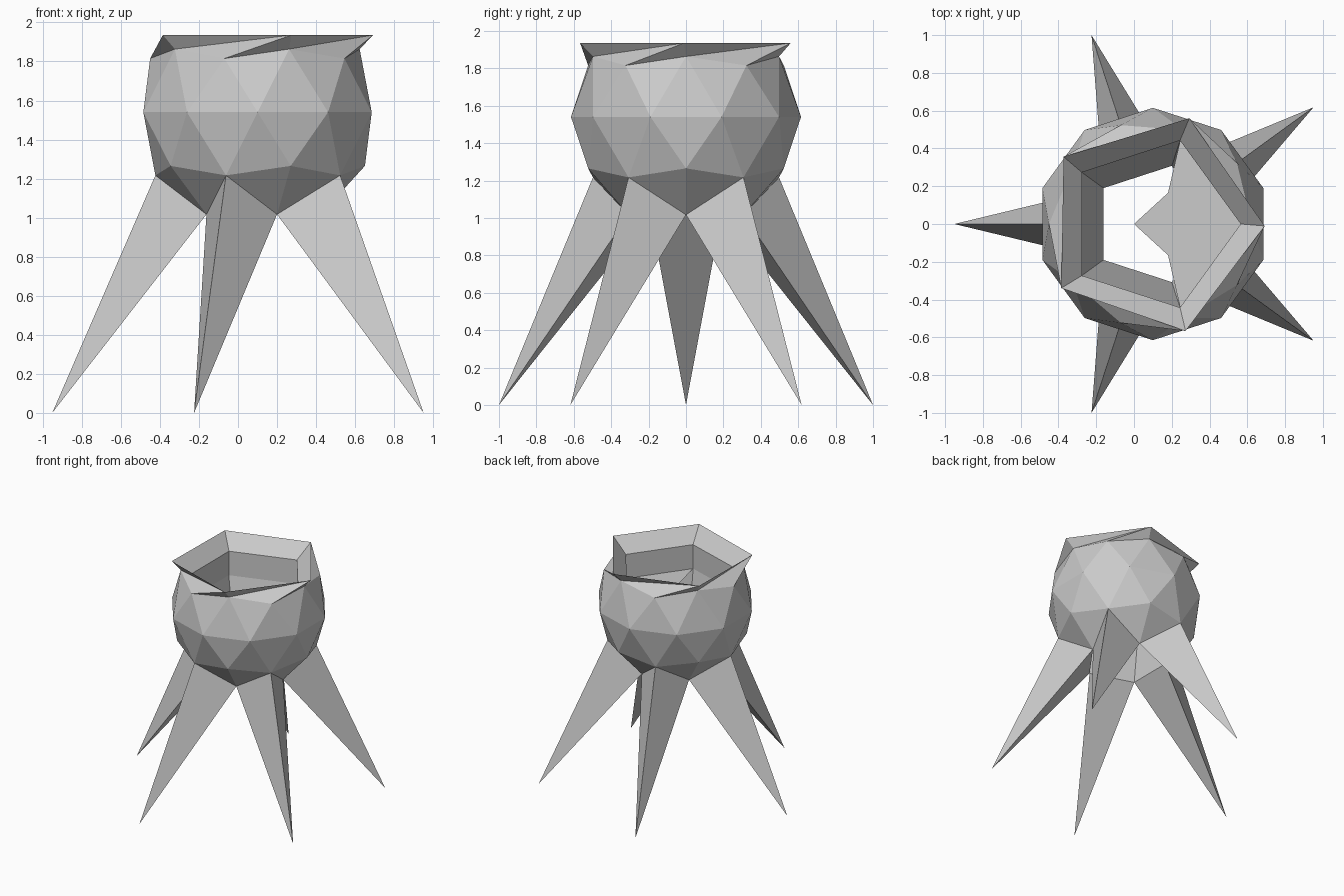
import bpy, bmesh
from math import cos, sin, radians, pi, atan2
from mathutils import Matrix, Vector

if "Cube" in bpy.data.objects:
    bpy.data.objects.remove(bpy.data.objects["Cube"])

CX, CZ, R = 0.1, 1.54, 0.615


def polar(r, deg, z):
    a = radians(deg)
    return Vector((CX + r * cos(a), r * sin(a), z))


def finish(bm, name):
    me = bpy.data.meshes.new(name)
    bm.to_mesh(me)
    bm.free()
    ob = bpy.data.objects.new(name, me)
    bpy.context.collection.objects.link(ob)
    return ob


# Faceted ball, opened at the top and the bottom
bm = bmesh.new()
bmesh.ops.create_icosphere(bm, subdivisions=2, radius=R)
cut = [v for v in bm.verts if v.co.z > 0.8 * R or v.co.z < -0.95 * R]
bmesh.ops.delete(bm, geom=cut, context='VERTS')
bmesh.ops.transform(bm, verts=bm.verts[:],
                    matrix=Matrix.Translation((CX, 0, CZ)) @ Matrix.Rotation(pi, 4, 'Z'))


def nearest(p):
    return min(bm.verts, key=lambda v: (v.co - p).length)


def ring(r, z, turn=0):
    return [bm.verts.new(polar(r, turn + 72 * k, z)) for k in range(5)]


def bridge(a, b):
    for k in range(5):
        j = (k + 1) % 5
        bm.faces.new((a[k], a[j], b[j], b[k]))


mids = [nearest(polar(0.523, 72 * k, 1.863)) for k in range(5)]
lows = [nearest(polar(0.55, 72 * k + 36, 1.815)) for k in range(5)]
hole = [nearest(polar(0.323, 72 * k, 1.017)) for k in range(5)]

# Five spiked legs drawn out of the lower triangles
for k in range(5):
    knee = nearest(polar(0.523, 72 * k + 36, 1.217))
    tri = [hole[k], hole[(k + 1) % 5], knee]
    root = next(f for f in knee.link_faces if set(f.verts) == set(tri))
    tip = bm.verts.new(polar(1.0515, 72 * k + 36, 0))
    bm.faces.remove(root)
    for i in range(3):
        bm.faces.new((tri[i], tri[(i + 1) % 3], tip))

# Twisted five-sided rim
rim = ring(0.592, 1.935, -1)
for k in range(5):
    j = (k + 1) % 5
    bm.faces.new((mids[k], rim[j], rim[k]))
    bm.faces.new((mids[k], lows[k], rim[j]))
    bm.faces.new((lows[k], mids[j], rim[j]))

# Funnel, inner wall and lower throat down to the bottom opening
lip = ring(0.465, 1.815)
ledge = ring(0.468, 1.61)
bridge(rim, lip)
bridge(lip, ledge)
bridge(ledge, hole)
bmesh.ops.recalc_face_normals(bm, faces=bm.faces[:])
finish(bm, "body_with_legs")

# Flat shelf inside the opening
bm = bmesh.new()
outline = [(0.245, -0.445), (0.568, 0), (0.245, 0.445),
           (0.18, 0.165), (0, 0), (0.18, -0.165)]
bm.faces.new([bm.verts.new((x, y, 1.61)) for x, y in outline])
finish(bm, "inner_shelf")
